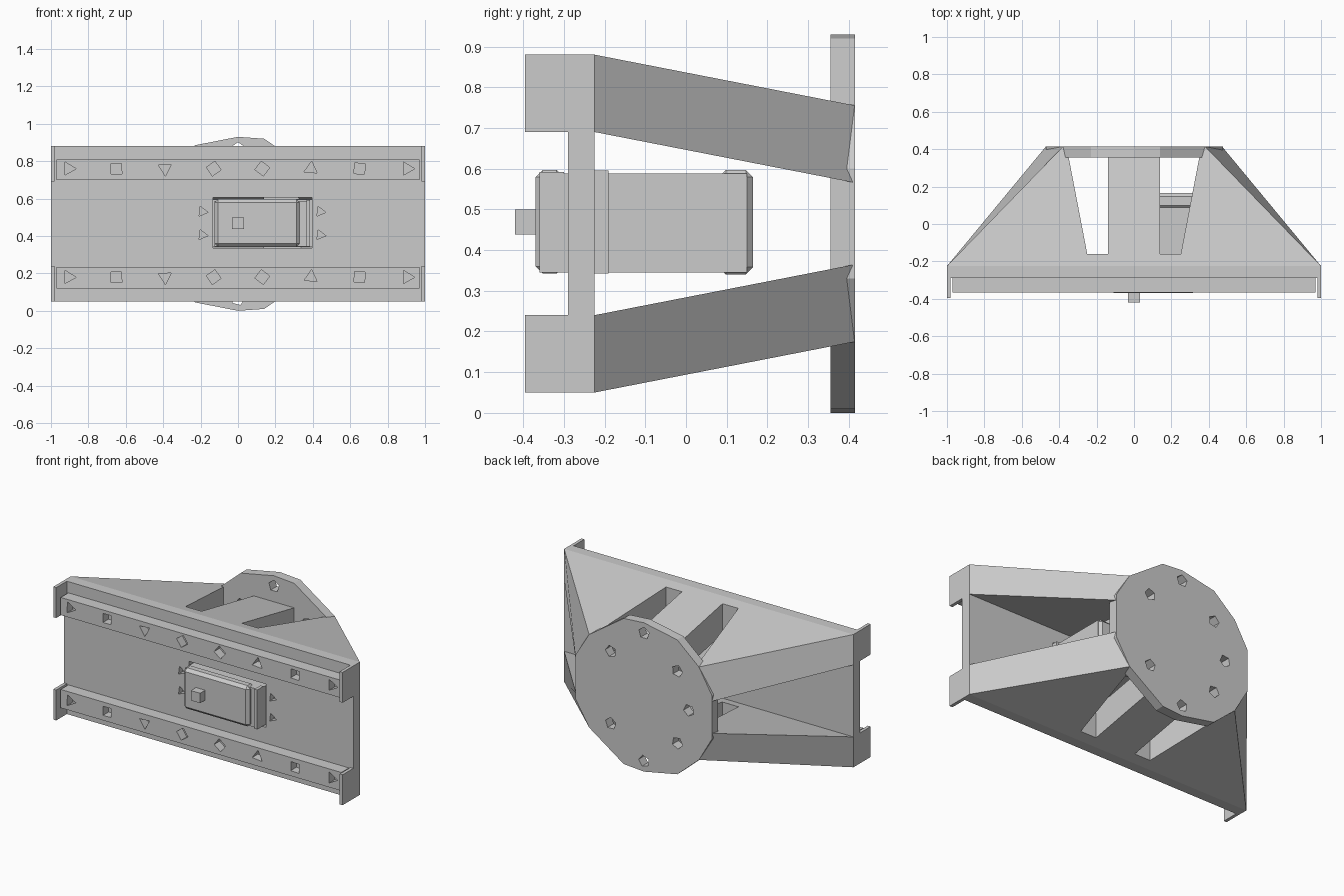
import bpy, bmesh, math
from mathutils import Matrix, Vector

if "Cube" in bpy.data.objects:
    bpy.data.objects.remove(bpy.data.objects["Cube"])

MID = 0.465  # mirror height


def make(name, bm):
    bmesh.ops.recalc_face_normals(bm, faces=bm.faces)
    me = bpy.data.meshes.new(name)
    bm.to_mesh(me)
    bm.free()
    ob = bpy.data.objects.new(name, me)
    bpy.context.collection.objects.link(ob)
    return ob


def box(name, x0, x1, y0, y1, z0, z1, bevel=0):
    bm = bmesh.new()
    bmesh.ops.create_cube(bm, size=1)
    for v in bm.verts:
        v.co = Vector((x0 + (v.co.x + .5) * (x1 - x0),
                       y0 + (v.co.y + .5) * (y1 - y0),
                       z0 + (v.co.z + .5) * (z1 - z0)))
    if bevel:
        bmesh.ops.bevel(bm, geom=bm.edges[:], offset=bevel, segments=1, affect='EDGES')
    return make(name, bm)


def drill(ob, holes, y0, y1):
    """Cut holes (x, z, radius, sides, turn) along y."""
    bm = bmesh.new()
    for x, z, r, n, turn in holes:
        bmesh.ops.create_cone(
            bm, cap_ends=True, segments=n, radius1=r, radius2=r, depth=y1 - y0,
            matrix=Matrix.Translation((x, (y0 + y1) / 2, z))
            @ Matrix.Rotation(math.pi / 2, 4, 'X') @ Matrix.Rotation(turn, 4, 'Z'))
    cutter = make("hole_cutter", bm)
    cutter.hide_render = True
    m = ob.modifiers.new("holes", 'BOOLEAN')
    m.operation, m.solver, m.object = 'DIFFERENCE', 'EXACT', cutter
    bpy.context.view_layer.update()
    dg = bpy.context.evaluated_depsgraph_get()
    me = bpy.data.meshes.new_from_object(ob.evaluated_get(dg))
    ob.modifiers.clear()
    ob.data = me
    bpy.data.objects.remove(cutter)


# Front plate with motor window and four screw holes
plate = box("front_plate", -1, 1, -.29, -.225, .05, .88)
window = box("window_cutter", -.135, .395, -.4, -.1, .335, .605)
m = plate.modifiers.new("window", 'BOOLEAN')
m.operation, m.solver, m.object = 'DIFFERENCE', 'EXACT', window
bpy.context.view_layer.update()
me = bpy.data.meshes.new_from_object(
    plate.evaluated_get(bpy.context.evaluated_depsgraph_get()))
plate.modifiers.clear()
plate.data = me
bpy.data.objects.remove(window)
drill(plate, [(x, z, .03, 3, .4) for x in (-.19, .44) for z in (.405, .53)], -.32, -.25)

# Rails with bolt holes, and end flanges
for name, z0, z1, hz, f0, f1 in (("upper", .70, .81, .76, .69, .88),
                                 ("lower", .12, .235, .18, .05, .24)):
    rail = box(name + "_rail", -.97, .97, -.365, -.285, z0, z1)
    drill(rail, [(x, hz, .04, 3 if i in (0, 2, 5, 7) else 4, .5 + i * .3)
                 for i, x in enumerate((-.905, -.65, -.39, -.13, .13, .39, .65, .905))],
          -.42, -.31)
    for s in (-1, 1):
        a, b = sorted((s, s * .98))
        box(name + "_end_flange", a, b, -.395, -.225, f0, f1)

# Sloping upper and lower webs: base bar, two arms and a centre column
pts = [(-1, -.225), (1, -.225), (.25, -.16), (.14, -.16), (-.14, -.16), (-.25, -.16),
       (-.35, .36), (-.36, .414), (-.38, .414),
       (.35, .36), (.36, .414), (.38, .414), (-.14, .36), (.14, .36)]
loops = [(0, 1, 2, 3, 4, 5), (0, 5, 6, 7, 8), (1, 11, 10, 9, 2), (4, 3, 13, 12)]
rims = [(0, 1), (1, 11), (11, 10), (10, 9), (9, 2), (2, 3), (3, 13), (13, 12),
        (12, 4), (4, 5), (5, 6), (6, 7), (7, 8), (8, 0)]
for name, s in (("upper_web", 1), ("lower_web", -1)):
    bm = bmesh.new()
    rows = []
    for drop in (0, .19):
        row = []
        for i, (x, y) in enumerate(pts):
            z = .88 - .195 * (y + .225) - drop - MID
            if drop and i in (8, 11):  # arm ends follow the disc outline
                x *= 1.24
            row.append(bm.verts.new((x, y, MID + s * z)))
        rows.append(row)
    for row in rows:
        for lp in loops:
            bm.faces.new([row[i] for i in lp])
    for a, b in rims:
        bm.faces.new((rows[0][a], rows[0][b], rows[1][b], rows[1][a]))
    make(name, bm)

# Rear mounting disc with bolt holes
outline = [(0, .465), (.14, .455), (.38, .29), (.475, .135), (.475, -.135), (.38, -.29),
           (.14, -.455), (0, -.465), (-.23, -.42), (-.38, -.29), (-.47, -.135),
           (-.47, .135), (-.38, .29), (-.23, .42)]
bm = bmesh.new()
face = bm.faces.new([bm.verts.new((x, .355, MID + z)) for x, z in outline])
ext = bmesh.ops.extrude_face_region(bm, geom=[face])
bmesh.ops.translate(bm, vec=(0, .06, 0),
                    verts=[g for g in ext["geom"] if isinstance(g, bmesh.types.BMVert)])
disc = make("rear_disc", bm)
bolts = [(0, .40), (0, -.40), (-.31, 0)] + [(x, z) for x in (-.23, .23) for z in (-.225, .225)]
drill(disc, [(x, MID + z, .037, 5, i) for i, (x, z) in enumerate(bolts)], .3, .5)

# Motor: body, collar, rear cap, front hood and square shaft
box("motor_body", -.125, .385, -.345, .15, .345, .588)
box("motor_collar", -.14, .40, -.225, -.19, .342, .595)
box("motor_rear_cap", -.125, .385, .08, .165, .34, .597, .018)
box("motor_front_cap", -.125, .33, -.37, -.30, .342, .597, .018)
box("motor_front_lip", .365, .385, -.36, -.30, .345, .592)
box("motor_shaft", -.032, .032, -.42, -.36, .438, .5)
